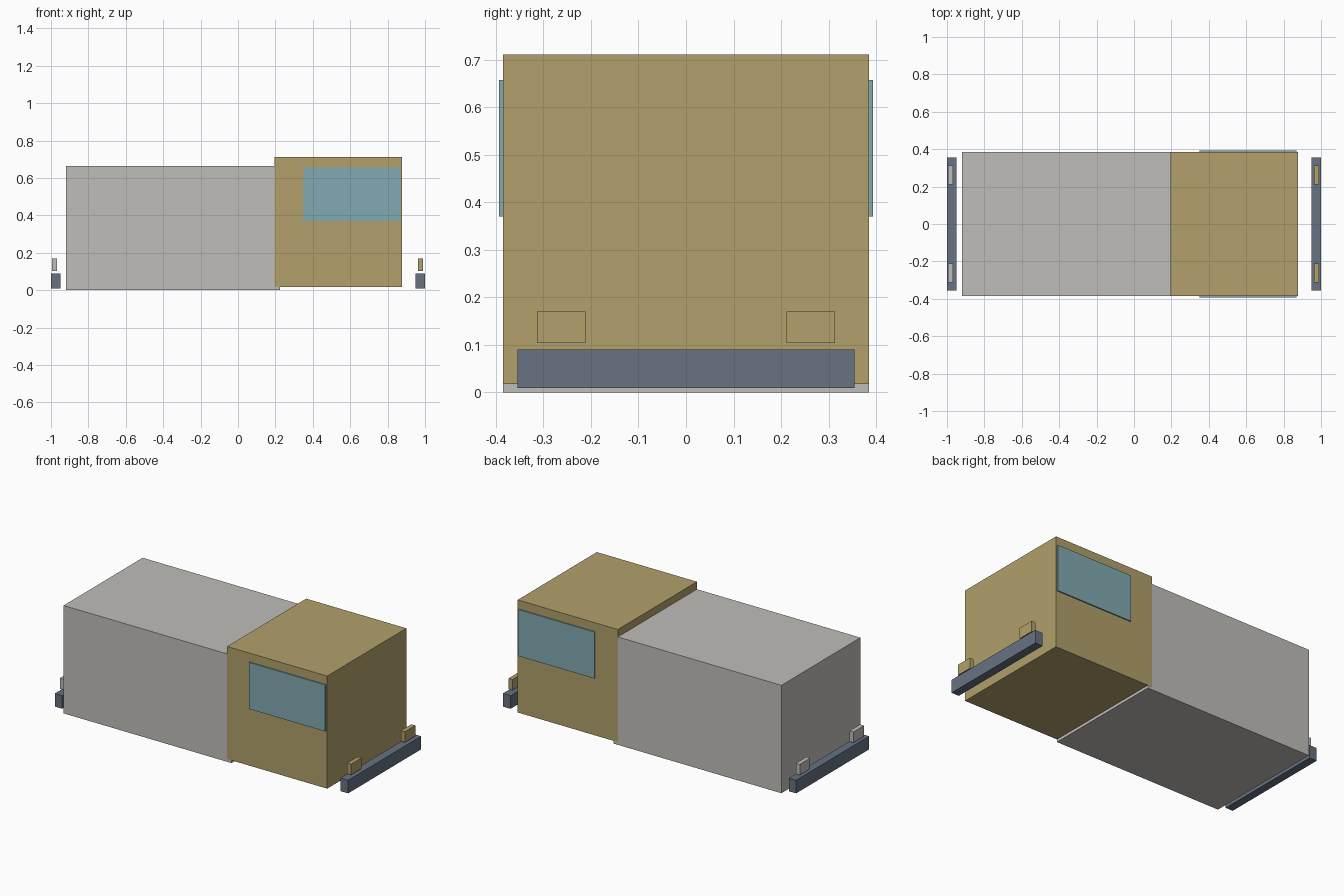
import bpy
import bmesh

if "Cube" in bpy.data.objects:
    bpy.data.objects.remove(bpy.data.objects["Cube"])


def material(name, rgb):
    """Flat colour from sRGB 0-255, stored as linear."""
    m = bpy.data.materials.new(name)
    lin = [((c / 255 + 0.055) / 1.055) ** 2.4 for c in rgb]
    m.diffuse_color = (*lin, 1)
    m.use_nodes = True
    m.node_tree.nodes["Principled BSDF"].inputs["Base Color"].default_value = m.diffuse_color
    return m


GREY = material("light_grey", (192, 190, 186))
TAN = material("tan", (178, 160, 107))
GLASS = material("window_blue", (130, 170, 178))
SLATE = material("slate", (102, 115, 130))


def box(name, x, y, z, mat):
    """Axis-aligned box from (min, max) ranges."""
    bm = bmesh.new()
    bmesh.ops.create_cube(bm, size=1)
    for v in bm.verts:
        v.co = [r[0] if c < 0 else r[1] for c, r in zip(v.co, (x, y, z))]
    me = bpy.data.meshes.new(name)
    bm.to_mesh(me)
    bm.free()
    me.materials.append(mat)
    ob = bpy.data.objects.new(name, me)
    bpy.context.collection.objects.link(ob)
    return ob


# Main bodies
box("cargo_body", (-0.92, 0.225), (-0.385, 0.385), (0.0, 0.665), GREY)
box("cab", (0.195, 0.878), (-0.3855, 0.3855), (0.017, 0.711), TAN)

# Side windows, thin plates on the cab
for side, y in (("right", (-0.393, -0.385)), ("left", (0.385, 0.393))):
    box("window_" + side, (0.35, 0.87), y, (0.37, 0.657), GLASS)

# Bumpers and lamps at both ends
for end, bx, lx, mat in (("front", (0.948, 1.0), (0.963, 0.99), TAN),
                         ("rear", (-1.0, -0.95), (-0.995, -0.968), GREY)):
    box("bumper_" + end, bx, (-0.355, 0.355), (0.009, 0.09), SLATE)
    for side, y in (("right", (-0.313, -0.211)), ("left", (0.211, 0.313))):
        box(f"lamp_{end}_{side}", lx, y, (0.104, 0.17), mat)
